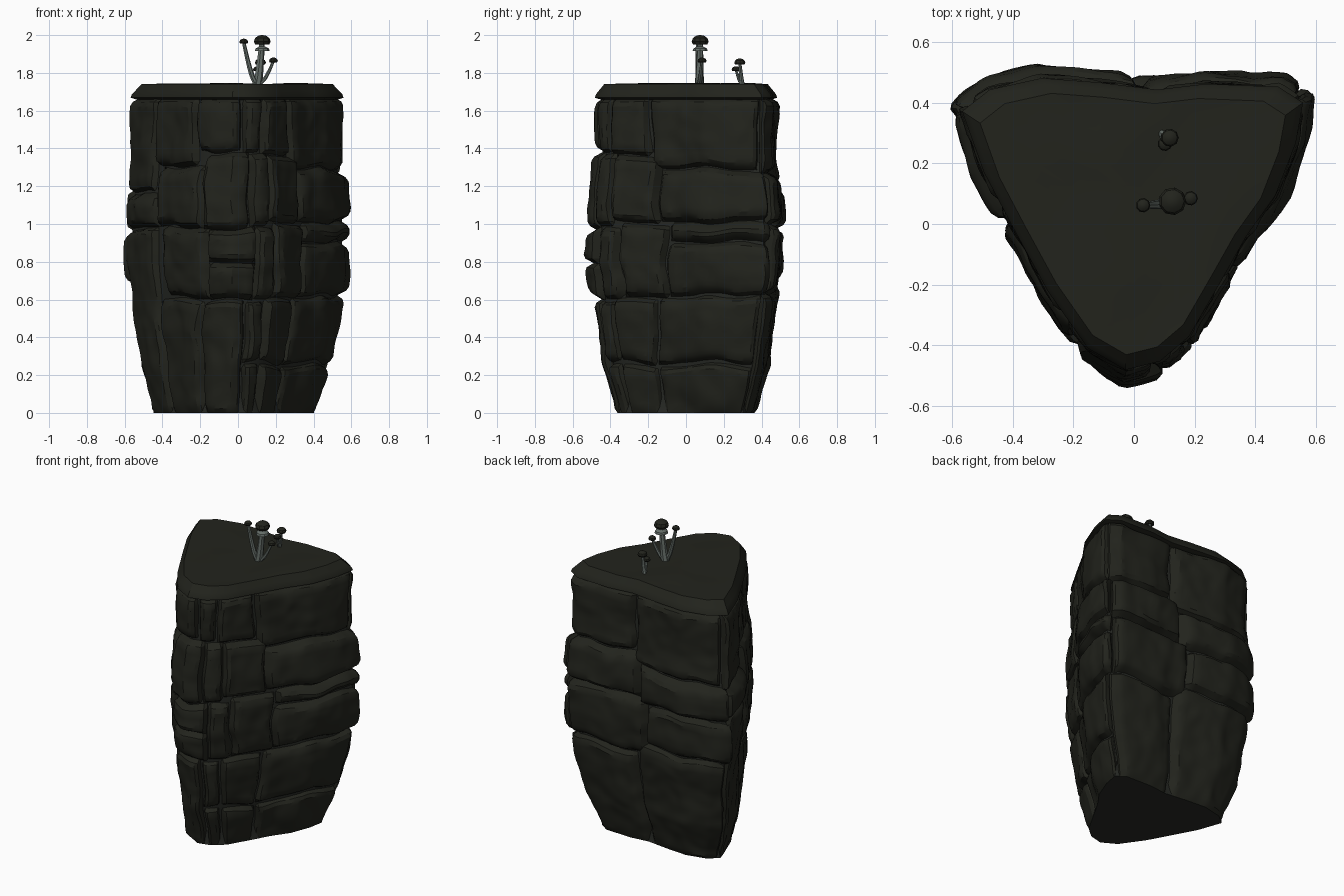
import bpy, bmesh, math
from mathutils import Vector, noise

if "Cube" in bpy.data.objects:
    bpy.data.objects.remove(bpy.data.objects["Cube"])

def material(name, rgb):
    m = bpy.data.materials.new(name)
    m.diffuse_color = (*rgb, 1)
    m.use_nodes = True
    m.node_tree.nodes["Principled BSDF"].inputs["Base Color"].default_value = m.diffuse_color
    return m

ROCK = material("dark_rock", (0.016, 0.017, 0.012))
SEAM = material("grey_seam", (0.02, 0.022, 0.018))
STEM = material("pale_stem", (0.13, 0.155, 0.14))

# Rounded triangular plan, counter-clockwise from the front tip
PLAN = [(-.03, -.505), (.09, -.475), (.19, -.39), (.3, -.2), (.39, -.04), (.49, .1), (.56, .28),
        (.585, .42), (.5, .475), (.25, .485), (.08, .465), (-.12, .49), (-.32, .505), (-.5, .465),
        (-.595, .39), (-.52, .18), (-.42, -.01), (-.3, -.23), (-.16, -.43)]
N = len(PLAN)
# Height and plan scale
PROFILE = [(0, .72), (.25, .86), (.6, .955), (.8, 1), (1.1, 1), (1.3, .945), (1.68, .955), (1.745, .85)]

def plan(u):
    i = math.floor(u)
    return Vector(PLAN[i % N]).lerp(Vector(PLAN[(i + 1) % N]), u - i)

def scale(z):
    for (za, a), (zb, b) in zip(PROFILE, PROFILE[1:]):
        if z <= zb:
            return a + (z - za) / (zb - za) * (b - a)
    return PROFILE[-1][1]

def wall(u, z, off=0.0):
    p, t = plan(u), plan(u + .5) - plan(u - .5)
    q = p * scale(z) + Vector((t.y, -t.x)).normalized() * off
    return Vector((q.x - .02 * max(0, 1 - 2 * z), q.y, z))

def finish(name, bm, mat, closed=True):
    if closed:
        bmesh.ops.recalc_face_normals(bm, faces=bm.faces)
    me = bpy.data.meshes.new(name)
    bm.to_mesh(me)
    bm.free()
    ob = bpy.data.objects.new(name, me)
    bpy.context.collection.objects.link(ob)
    me.materials.append(mat)
    bpy.ops.object.select_all(action='DESELECT')
    ob.select_set(True)
    bpy.context.view_layer.objects.active = ob
    bpy.ops.object.shade_smooth_by_angle(angle=math.radians(30))

def loft(name, rings, mat):
    bm = bmesh.new()
    vs = [[bm.verts.new(p) for p in r] for r in rings]
    for a, b in zip(vs, vs[1:]):
        for i in range(len(a)):
            j = (i + 1) % len(a)
            bm.faces.new((a[i], a[j], b[j], b[i]))
    bm.faces.new(vs[0][::-1])
    bm.faces.new(vs[-1])
    finish(name, bm, mat)

# Inner core, showing through the cracks
us = [i / 2 for i in range(2 * N)]
loft("rock_core", [[wall(u, k * .084, -.036 if k else 0) for u in us] for k in range(21)], SEAM)

# Top slab with rounded rim and gently uneven surface
rings = [[wall(u, 1.65 + k * .0184, -.06 * (k == 0)) for u in us] for k in range(6)]
for k in range(5):
    s = .85 - .19 * k
    ring = [Vector((p.x * s, .1 + (p.y - .1) * s, 1.742)) for p in rings[5]]
    for q in ring:
        q.z += .008 * noise.noise(q * 5)
    rings.append(ring)
loft("top_slab", rings, ROCK)

# Stone stacks around the wall: plan position where each starts, and its seam heights
STACKS = [(.8, (.25, .6, .97, 1.36)), (1.9, (.25, .61, 1, 1.35)), (3.3, (.26, .62, .91, 1.02, 1.29)),
          (7.3, (.62, 1, 1.27)), (10.3, (.7, .97, 1.2)), (14.1, (.98, 1.18)),
          (15.9, (.6, .98, 1.3)), (17.7, (.6, .8, .97, 1.37))]

def band(z):
    return (z > .6) + (z > .99) + (z > 1.33)

def stone(name, u0, u1, z0, z1, bulge):
    width = sum((plan(u0 + (u1 - u0) * (k + 1) / 8) - plan(u0 + (u1 - u0) * k / 8)).length for k in range(8))
    high = z1 - z0
    nu, nz = max(6, round(width / .024)), max(5, round(high / .024))
    bm = bmesh.new()
    grid = []
    for j in range(nz + 1):
        row = []
        for i in range(nu + 1):
            a, b = i / nu, j / nz
            u, z = u0 + (u1 - u0) * a, z0 + high * b
            w = wall(u, z)
            # round each rim, then roughen
            edges = [a * width, (1 - a) * width, (1 - b) * high, b * high if z0 else 1]
            dip = min(1, math.sqrt(sum(max(0, 1 - e / .05) ** 4.5 for e in edges)))
            off = bulge + .006 - .055 * dip + .014 * noise.noise(w * 5.5) + .008 * noise.noise(w * 13)
            # shared warp keeps neighbouring seams matching
            low, top = min(1, z / .15), min(1, max(0, (1.67 - z) / .15))
            wu = u + .16 * noise.noise(w * 5 + Vector((7, 3, 1))) * low
            wz = z + .035 * noise.noise(w * 4 + Vector((2, 9, 5))) * low * top
            row.append(bm.verts.new(wall(wu, wz, off if z > 0 else min(off, 0))))
        grid.append(row)
    for r, s in zip(grid, grid[1:]):
        for i in range(nu):
            bm.faces.new((r[i], r[i + 1], s[i + 1], s[i]))
    finish(name, bm, ROCK, closed=False)

SHIFT = (-.15, .25, 0, -.35)    # staggers the upright joints between courses
BULGE = (0, .008, .014, 0)      # middle courses stand proud
for c, (start, seams) in enumerate(STACKS):
    end = STACKS[c + 1][0] if c + 1 < len(STACKS) else STACKS[0][0] + N
    levels = (0, *seams, 1.67)
    for k, (z0, z1) in enumerate(zip(levels, levels[1:])):
        g = band((z0 + z1) / 2)
        out = BULGE[g] + (.018 if c == len(STACKS) - 1 and g == 1 else 0)
        stone(f"face_stone_{c + 1}_{k + 1}", start + SHIFT[g], end + SHIFT[g], z0, z1, out)

# Mushrooms: curved tapering stem, veil and domed cap
def disc_ring(c, r, n=9):
    return [c + Vector((r * math.cos(k * math.tau / n), r * math.sin(k * math.tau / n), 0)) for k in range(n)]

def turned(name, c, r, profile, mat):
    loft(name, [disc_ring(c + Vector((0, 0, h * r)), f * r) for f, h in profile], mat)

DOME = [(.3, -.1), (.85, -.25), (1, .05), (.85, .45), (.5, .72), (.12, .8)]
VEIL = [(.4, -1), (.9, -1.05), (.8, -.75), (.35, -.5)]

def mushroom(name, base, top, r, stem_r):
    base, top = Vector(base), Vector(top)
    rings = []
    for k in range(6):
        t = k / 5
        p = base.lerp(top, t)
        p.xy = base.xy.lerp(top.xy, t ** .7)
        rings.append(disc_ring(p, stem_r * (1.25 - .5 * t), 7))
    loft(name + "_stem", rings, STEM)
    turned(name + "_cap", top, r, DOME, ROCK)
    if r > .04:
        turned(name + "_veil", top, r, VEIL, STEM)

mushroom("tall_mushroom", (.1, .07, 1.73), (.127, .075, 1.963), .046, .02)
mushroom("left_mushroom", (.095, .065, 1.74), (.03, .062, 1.962), .024, .013)
mushroom("right_mushroom", (.115, .07, 1.74), (.187, .085, 1.862), .024, .011)
mushroom("rear_mushroom", (.09, .3, 1.73), (.118, .285, 1.852), .03, .011)
mushroom("small_rear_mushroom", (.095, .295, 1.74), (.102, .265, 1.815), .024, .009)
